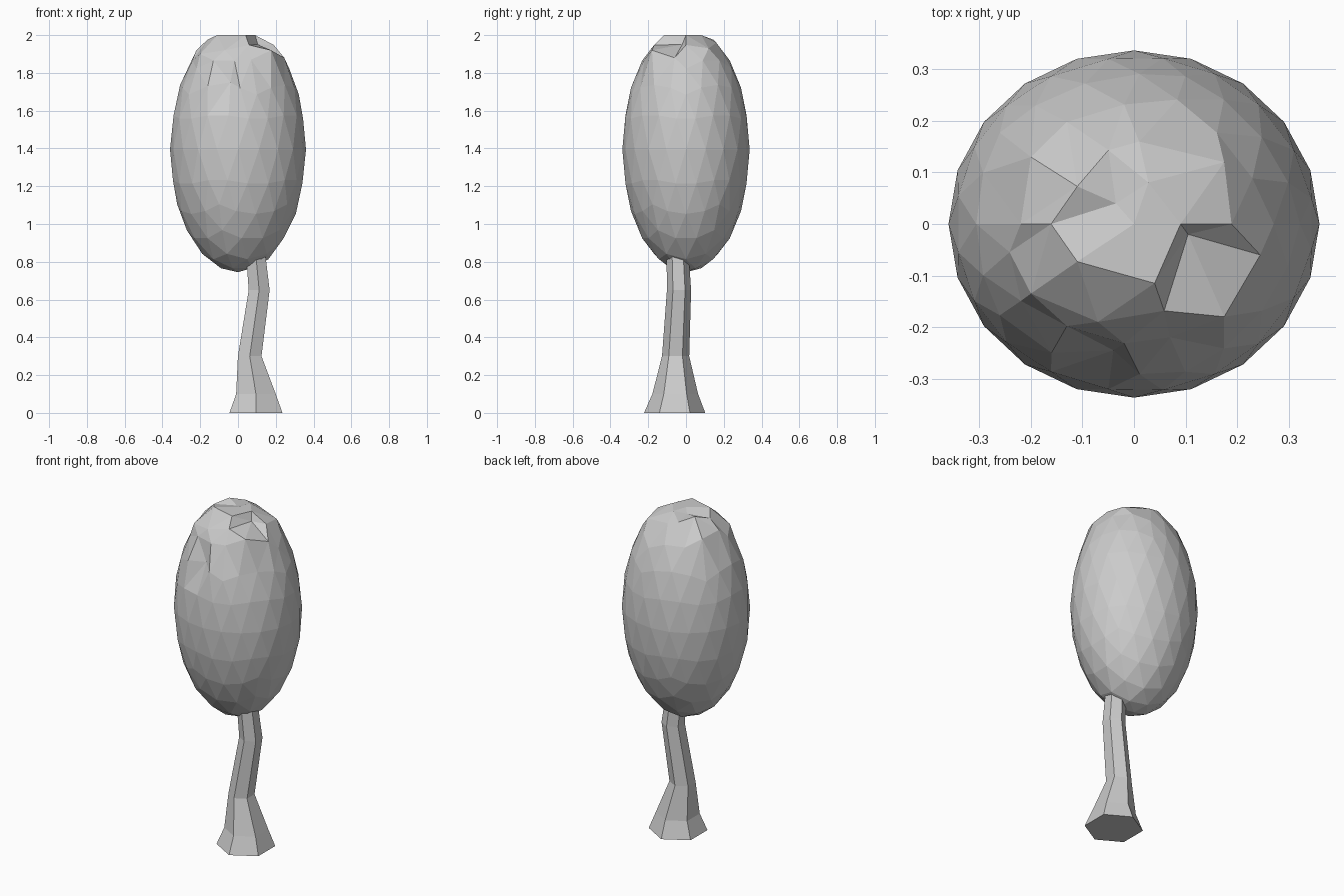
import bpy, bmesh
from math import sin, cos, tau
from mathutils import Vector

cube = bpy.data.objects.get("Cube")
if cube:
    bpy.data.objects.remove(cube)

grey = bpy.data.materials.new("plain_grey")
grey.use_nodes = True
GREY = (0.6, 0.6, 0.6, 1)
grey.diffuse_color = GREY
grey.node_tree.nodes["Principled BSDF"].inputs["Base Color"].default_value = GREY


def finish(bm, name):
    bmesh.ops.recalc_face_normals(bm, faces=bm.faces)
    mesh = bpy.data.meshes.new(name)
    bm.to_mesh(mesh)
    bm.free()
    mesh.materials.append(grey)
    obj = bpy.data.objects.new(name, mesh)
    bpy.context.collection.objects.link(obj)
    return obj


# Crown: stretched icosphere with a flattened, dented top
TOP = 2.0
bm = bmesh.new()
bmesh.ops.create_icosphere(bm, subdivisions=3, radius=1)
for v in bm.verts:
    v.co = Vector((v.co.x * 0.36, v.co.y * 0.337, v.co.z * 0.65 + 1.395))

# Hand-pulled corners: each moves the nearest free vertex to the point
pulls = [
    (-0.035, 0.04, 1.985), (0.105, -0.02, 1.95),                       # dent
    (-0.11, 0.073, 2.0), (-0.11, -0.073, 2.0), (0.04, -0.115, 2.0),    # rim
    (0.01, 0.16, 1.96), (0.175, 0.12, 1.93),
    (0.245, -0.06, 1.88), (0.175, -0.18, 1.92),
    (-0.22, 0, 1.92), (-0.2, -0.135, 1.9), (-0.2, 0.13, 1.91),         # shoulder
    (-0.07, -0.19, 1.92), (0.07, -0.22, 1.87),                         # front hollow
    (-0.16, -0.25, 1.73), (-0.04, -0.245, 1.75),
]
free = list(bm.verts)
for p in map(Vector, pulls):
    near = min(free, key=lambda v: (v.co - p).length)
    near.co = p
    free.remove(near)
for v in bm.verts:
    v.co.z = min(v.co.z, TOP)
finish(bm, "crown")

# Trunk: bent six-sided column flaring at the foot (x, y, z, radius)
sections = [
    (0.095, -0.06, 0, 0.162), (0.095, -0.057, 0.1, 0.121),
    (0.062, -0.055, 0.3, 0.072), (0.112, -0.037, 0.65, 0.064),
    (0.092, -0.045, 0.86, 0.058),
]
SIDES = 6
bm = bmesh.new()
rings = []
for x, y, z, r in sections:
    angles = [tau * (i + 0.5) / SIDES for i in range(SIDES)]
    rings.append([bm.verts.new((x + r * cos(a), y + r * sin(a), z)) for a in angles])
for low, high in zip(rings, rings[1:]):
    for i in range(SIDES):
        j = (i + 1) % SIDES
        bm.faces.new((low[i], low[j], high[j], high[i]))
bm.faces.new(rings[0][::-1])
bm.faces.new(rings[-1])
finish(bm, "trunk")
